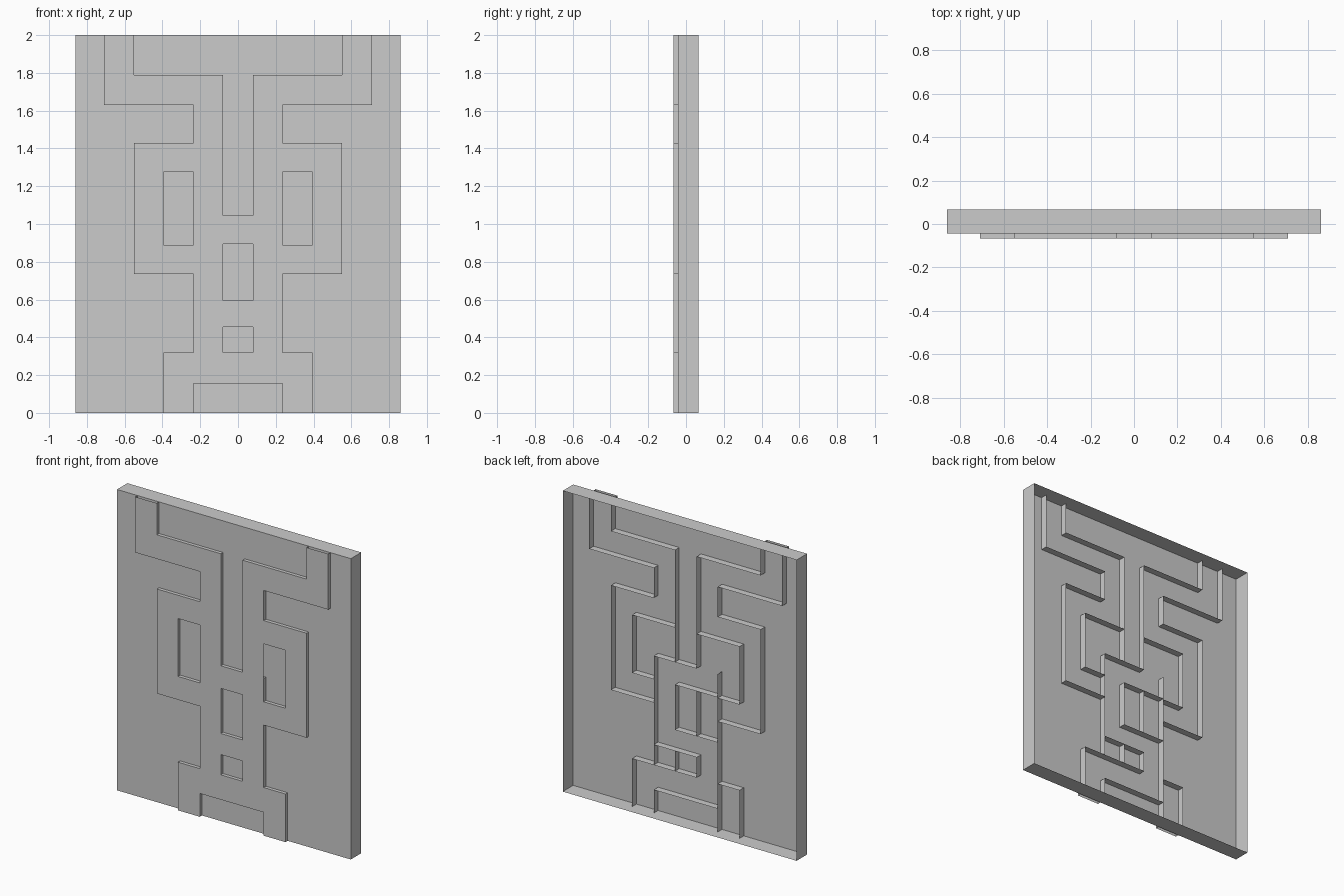
import bpy, bmesh

if "Cube" in bpy.data.objects:
    bpy.data.objects.remove(bpy.data.objects["Cube"])

W, H = 0.86, 2.0                 # panel half width, height
BACK, PLATE = 0.066, -0.043      # panel depth range
CAP, RIB = -0.066, 0.003         # raised pattern front, rear edge of its walls


def make(name, build):
    bm = bmesh.new()
    build(bm)
    bmesh.ops.remove_doubles(bm, verts=bm.verts, dist=1e-4)
    me = bpy.data.meshes.new(name)
    bm.to_mesh(me)
    bm.free()
    ob = bpy.data.objects.new(name, me)
    bpy.context.collection.objects.link(ob)


def face(bm, pts):
    bm.faces.new([bm.verts.new(p) for p in pts])


def rect(bm, x0, x1, z0, z1, y):
    face(bm, [(x0, y, z0), (x1, y, z0), (x1, y, z1), (x0, y, z1)])


def wall(bm, path, y0, y1):
    for (xa, za), (xb, zb) in zip(path, path[1:]):
        face(bm, [(xa, y0, za), (xb, y0, zb), (xb, y1, zb), (xa, y1, za)])


# shallow tray: front plate and four sides, open at the back
def panel(bm):
    rect(bm, -W, W, 0, H, PLATE)
    wall(bm, [(-W, 0), (-W, H), (W, H), (W, 0), (-W, 0)], PLATE, BACK)


# flat front of the raised pattern
side_rects = [(.55, .71, 1.63, 2), (.08, .55, 1.63, 1.79), (.08, .235, 1.045, 1.63),
              (.235, .55, 1.275, 1.43), (.395, .55, .735, 1.275),
              (.235, .395, .735, .89), (.08, .235, .155, 1.045), (.235, .395, 0, .32)]
mid_rects = [(.895, 1.045), (.455, .595), (.155, .32)]


def pattern_front(bm):
    for x0, x1, z0, z1 in side_rects:
        rect(bm, x0, x1, z0, z1, CAP)
        rect(bm, -x1, -x0, z0, z1, CAP)
    for z0, z1 in mid_rects:
        rect(bm, -.08, .08, z0, z1, CAP)


# thin pattern walls that run through the plate and show on the back
side_paths = [
    [(.71, 2), (.71, 1.63), (.235, 1.63), (.235, 1.43), (.55, 1.43), (.55, .735), (.235, .735)],
    [(.55, 2), (.55, 1.79), (.08, 1.79), (.08, 1.275), (.395, 1.275), (.395, .89), (.235, .89)],
    [(.08, 1.275), (.08, 1.045)],
    [(.395, 0), (.395, .32), (.235, .32)],
    [(.235, 0), (.235, .155)]]
mid_paths = [
    [(-.235, .155), (.235, .155)],
    [(-.08, 1.045), (.235, 1.045), (.235, .32)],
    [(.235, .455), (-.08, .455), (-.08, .32), (.235, .32)],
    [(.08, .455), (.08, .32)],
    [(-.235, 1.05), (-.235, .155)],
    [(-.235, .895), (.08, .895), (.08, .595), (-.235, .595)],
    [(-.08, .895), (-.08, .595)]]


def pattern_walls(bm):
    for p in side_paths:
        wall(bm, p, CAP, RIB)
        wall(bm, [(-x, z) for x, z in p], CAP, RIB)
    for p in mid_paths:
        wall(bm, p, CAP, RIB)


make("panel_tray", panel)
make("raised_pattern_front", pattern_front)
make("raised_pattern_walls", pattern_walls)
